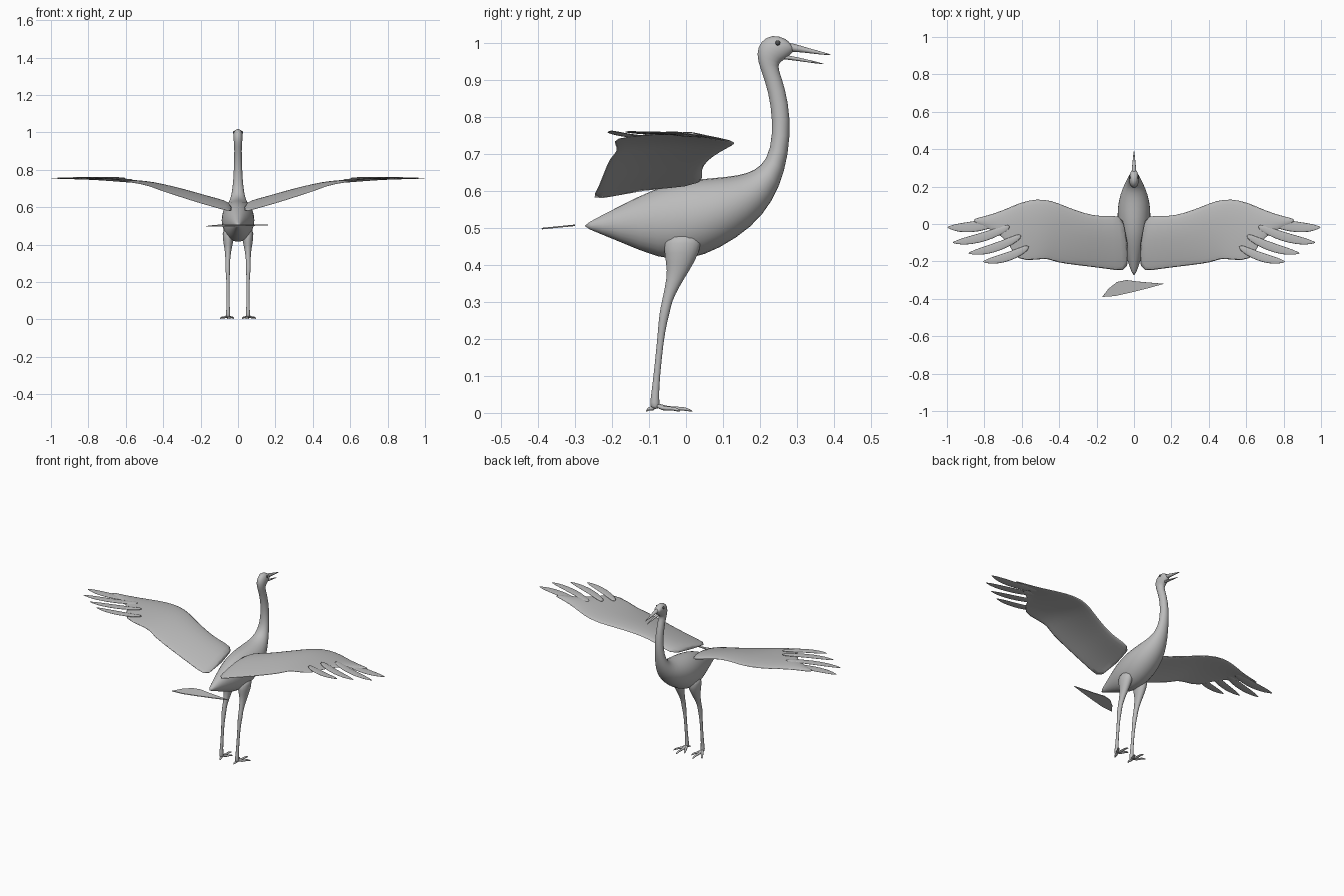
import bpy, bmesh, math
from mathutils import Vector

cube = bpy.data.objects.get("Cube")
if cube:
    bpy.data.objects.remove(cube, do_unlink=True)


def make_material(name, value):
    mat = bpy.data.materials.new(name)
    mat.use_nodes = True
    colour = (value, value, value, 1)
    mat.diffuse_color = colour
    mat.node_tree.nodes["Principled BSDF"].inputs["Base Color"].default_value = colour
    return mat


GREY = make_material("plain grey", 0.5)
DARK = make_material("dark eye grey", 0.08)


def skin(name, rings, mirror=False, levels=1, mat=GREY):
    """Bridge a list of point rings into one closed, smooth part."""
    bm = bmesh.new()
    loops = [[bm.verts.new(p) for p in ring] for ring in rings]
    n = len(loops[0])
    for a, b in zip(loops, loops[1:]):
        for i in range(n):
            j = (i + 1) % n
            bm.faces.new((a[i], a[j], b[j], b[i]))
    bm.faces.new(loops[0])
    bm.faces.new(loops[-1])
    bmesh.ops.recalc_face_normals(bm, faces=bm.faces)
    for face in bm.faces:
        face.smooth = True
    return finish(name, bm, mirror, levels, mat)


def finish(name, bm, mirror=False, levels=0, mat=GREY):
    mesh = bpy.data.meshes.new(name)
    bm.to_mesh(mesh)
    bm.free()
    mesh.materials.append(mat)
    obj = bpy.data.objects.new(name, mesh)
    bpy.context.collection.objects.link(obj)
    if mirror:
        obj.modifiers.new("mirror", 'MIRROR').use_mirror_merge = False
    if levels:
        sub = obj.modifiers.new("smooth", 'SUBSURF')
        sub.levels = sub.render_levels = levels
    return obj


def oval(centre, u, v, sides=10):
    """Ring of points around a centre, spanned by two half axes."""
    angles = [2 * math.pi * i / sides for i in range(sides)]
    return [Vector(centre) + Vector(u) * math.cos(a) + Vector(v) * math.sin(a) for a in angles]


# Body, neck and head: upper y z, lower y z, half width
body = [
    (-.278, .508, -.278, .502, .008), (-.18, .56, -.18, .462, .04),
    (-.08, .612, -.07, .412, .075), (0, .632, .01, .41, .09),
    (.08, .638, .09, .44, .092), (.14, .643, .18, .5, .076),
    (.185, .655, .235, .57, .052), (.22, .685, .268, .65, .034),
    (.234, .75, .284, .75, .025), (.23, .83, .278, .84, .022),
    (.213, .9, .258, .91, .02), (.192, .95, .246, .94, .022),
    (.191, .99, .262, .952, .026), (.215, 1.018, .278, .962, .026),
    (.25, 1.022, .288, .974, .021), (.282, 1.003, .294, .98, .013)]
rings = []
for y1, z1, y2, z2, w in body:
    centre = (0, (y1 + y2) / 2, (z1 + z2) / 2)
    rings.append(oval(centre, (w, 0, 0), (0, (y1 - y2) / 2, (z1 - z2) / 2), 14))
skin("body_neck_head", rings)


def beak(name, points):
    skin(name, [oval((0, y, z), (w, 0, 0), (0, 0, h)) for y, z, w, h in points])


# Open beak
beak("upper_beak", [(.25, .99, .014, .015), (.29, .988, .013, .012),
                    (.33, .979, .008, .007), (.395, .967, .002, .002)])
beak("lower_beak", [(.24, .965, .012, .008), (.28, .96, .009, .006),
                    (.33, .951, .006, .004), (.377, .942, .001, .001)])

# Eyes
bm = bmesh.new()
bmesh.ops.create_uvsphere(bm, u_segments=12, v_segments=8, radius=.007)
bmesh.ops.translate(bm, verts=bm.verts, vec=(.021, .248, 1))
for f in bm.faces:
    f.smooth = True
finish("eyes", bm, mirror=True, mat=DARK)

# Wings: leading edge and trailing edge of each section, from root to tip
wing = [
    ((.045, .05, .615), (.015, -.262, .568)), ((.12, .053, .637), (.1, -.247, .592)),
    ((.18, .048, .655), (.2, -.234, .62)), ((.26, .062, .68), (.3, -.222, .652)),
    ((.36, .1, .705), (.42, -.207, .69)), ((.44, .134, .722), (.46, -.185, .708)),
    ((.52, .144, .73), (.52, -.193, .725)), ((.61, .123, .735), (.63, -.2, .742)),
    ((.7, .077, .742), (.66, -.11, .752)), ((.8, .042, .748), (.74, -.035, .752)),
    ((.87, .027, .75), (.85, 0, .752))]
rings = []
for k, (lead, trail) in enumerate(wing):
    lead, trail = Vector(lead), Vector(trail)
    taper = 1 - .07 * k

    def chord(t, half):
        camber = .07 * t * (1 - t) * taper
        return lead.lerp(trail, t) + Vector((0, 0, camber + half * taper))
    upper = [chord(t, h) for t, h in ((0, 0), (.08, .011), (.3, .014), (.6, .007), (.85, .004), (1, .002))]
    lower = [chord(t, -h) for t, h in ((1, .002), (.85, .004), (.6, .006), (.3, .01), (.08, .01))]
    rings.append(upper + lower)
skin("wings", rings, mirror=True)


def feather(name, root, tip, width):
    """Slim leaf that bows backwards between root and tip."""
    root, tip = Vector(root), Vector(tip)
    along = (tip - root).normalized()
    across = Vector((-along.y, along.x, 0))
    rings = []
    for t, w in ((0, .5), (.2, .85), (.45, 1), (.7, .9), (.88, .6), (1, .06)):
        centre = root.lerp(tip, t) - across * .07 * t * (1 - t)
        rings.append(oval(centre, across * width * w, (0, 0, .006 * (1 - .7 * t)), 8))
    skin(name, rings, mirror=True)


# Spread flight feathers at the wing tips
feathers = [((.7, .025, .75), (1, -.018, .755), .033),
            ((.66, -.01, .755), (.972, -.1, .757), .028),
            ((.6, -.06, .755), (.887, -.157, .76), .027),
            ((.56, -.12, .745), (.81, -.202, .762), .027)]
for number, spec in enumerate(feathers, 1):
    feather(f"flight_feathers_{number}", *spec)

# Legs: y z, x position, half width in x and in y
leg = [(-.005, .49, .05, .036, .06), (-.012, .43, .052, .032, .05),
       (-.02, .385, .053, .021, .031), (-.038, .34, .054, .015, .02),
       (-.052, .3, .055, .012, .014), (-.058, .27, .055, .014, .015),
       (-.066, .225, .054, .009, .01), (-.075, .14, .053, .008, .009),
       (-.083, .06, .053, .009, .01), (-.085, .025, .053, .013, .014),
       (-.082, .01, .053, .011, .012)]
skin("legs", [oval((x, y, z), (u, 0, 0), (0, v, 0)) for y, z, x, u, v in leg], mirror=True)

# Toes: end point of each, all starting at the ankle
toes = {"middle": (.055, .018), "outer": (.096, -.015), "inner": (.022, -.018), "hind": (.046, -.108)}
for place, (x, y) in toes.items():
    start, end = Vector((.053, -.08, .022)), Vector((x, y, .004))
    side = (end - start).cross(Vector((0, 0, 1))).normalized()
    rings = []
    for t, r, lift in ((0, .01, 0), (.3, .009, -.006), (.65, .007, .002), (.85, .007, .003), (1, .002, 0)):
        rings.append(oval(start.lerp(end, t) + Vector((0, 0, lift)), side * r, (0, 0, r * .75), 8))
    skin(place + "_toes", rings, mirror=True)

# Loose tail feather: a flat plate behind the body
outline = [(-.17, -.39), (-.135, -.345), (-.09, -.31), (-.04, -.3), (.02, -.308),
           (.16, -.32), (.08, -.342), (-.02, -.367), (-.1, -.385)]
bm = bmesh.new()
bm.faces.new([bm.verts.new((x, y, .508 + .1 * (y + .31))) for x, y in outline])
bmesh.ops.recalc_face_normals(bm, faces=bm.faces)
plate = finish("tail_feather", bm)
plate.modifiers.new("thickness", 'SOLIDIFY').thickness = .004
